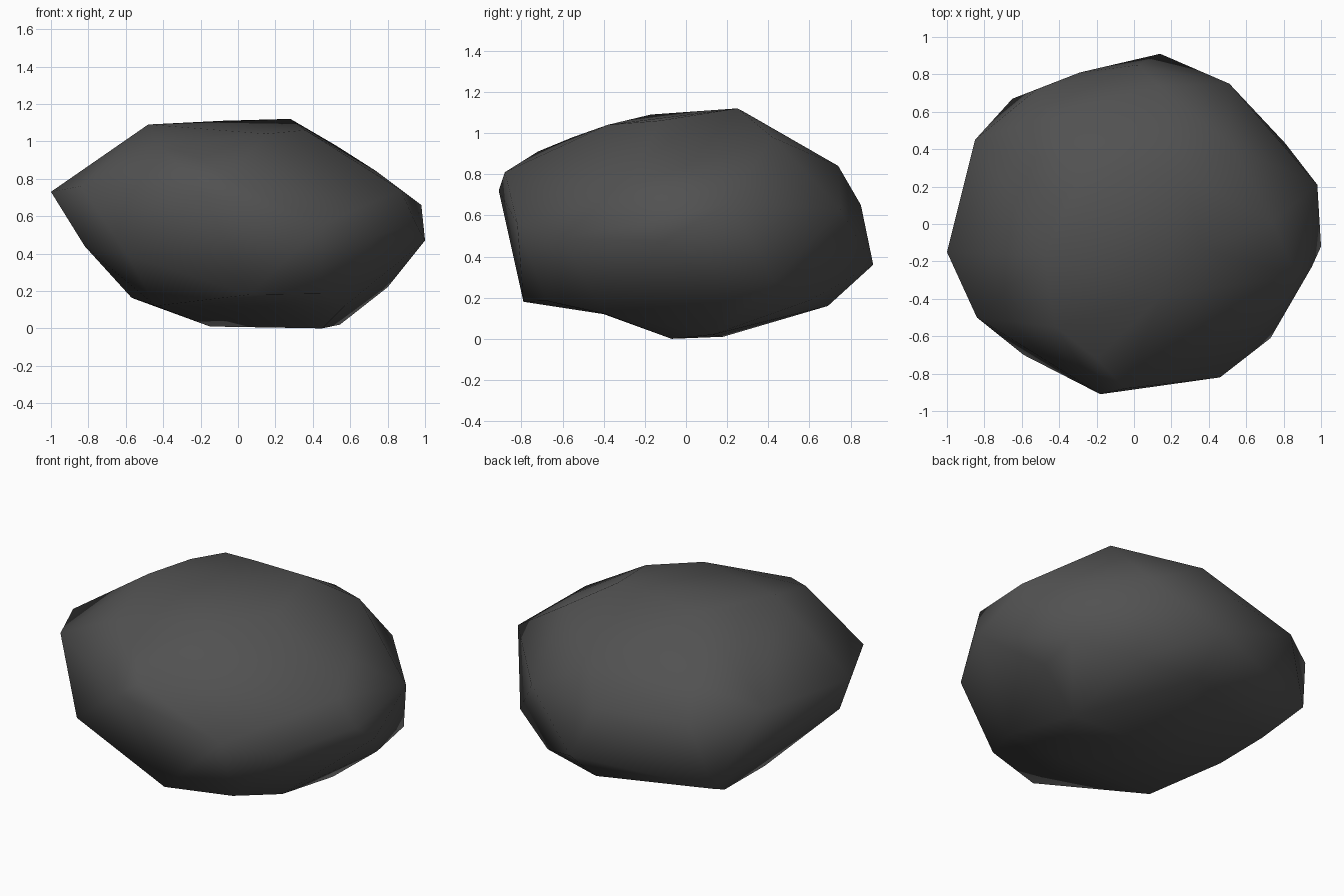
import bpy
import bmesh
from mathutils import Vector

# Boulder described by horizontal bands of corner points (x, y, z), bottom to top
base = [(0.45, -0.07, 0.0), (-0.15, 0.18, 0.01), (0.545, 0.13, 0.02),
        (-0.56, 0.43, 0.16), (-0.57, 0.06, 0.165), (-0.44, -0.39, 0.12),
        (0.06, -0.79, 0.18), (0.44, -0.68, 0.185), (0.57, -0.39, 0.12),
        (0.80, 0.19, 0.22), (0.5, 0.61, 0.19), (0.12, 0.69, 0.16)]
lower = [(0.14, 0.91, 0.36), (0.81, 0.43, 0.28), (1.0, -0.12, 0.47),
         (0.73, -0.61, 0.49), (-0.59, -0.70, 0.39), (-0.82, -0.3, 0.44),
         (-0.65, 0.67, 0.28)]
waist = [(-1.0, -0.15, 0.73), (-0.84, -0.50, 0.76), (-0.18, -0.91, 0.72),
         (0.46, -0.82, 0.56), (0.95, -0.23, 0.56), (0.98, 0.21, 0.66),
         (0.51, 0.75, 0.63), (0.02, 0.85, 0.65), (-0.29, 0.81, 0.55),
         (-0.52, 0.72, 0.67), (-0.85, 0.45, 0.73), (-0.05, -0.88, 0.81)]
crown = [(0.87, -0.28, 0.74), (0.74, 0.01, 0.84), (0.52, 0.42, 0.98),
         (0.13, 0.74, 0.84), (-0.45, 0.58, 0.83), (-0.2, -0.72, 0.91),
         (-0.42, -0.55, 0.98), (0.15, -0.38, 1.04), (0.36, -0.13, 1.06),
         (0.28, 0.25, 1.12), (-0.08, 0.27, 1.11), (-0.28, 0.28, 1.1),
         (-0.40, 0.12, 1.09), (-0.48, -0.17, 1.09)]
hollow = Vector((0.15, -0.4, 0.04))   # underside point pushed in afterwards

# Wrap the corners in a faceted skin
bm = bmesh.new()
for p in base + lower + waist + crown + [hollow]:
    bm.verts.new(p)
bmesh.ops.convex_hull(bm, input=bm.verts[:])
loose = [v for v in bm.verts if not v.link_faces]
bmesh.ops.delete(bm, geom=loose, context='VERTS')

# Shallow hollow under the front
for v in bm.verts:
    if (v.co - hollow).length < 0.001:
        v.co.z = 0.12
bmesh.ops.recalc_face_normals(bm, faces=bm.faces[:])
for f in bm.faces:
    f.smooth = True

mesh = bpy.data.meshes.new("boulder")
bm.to_mesh(mesh)
bm.free()

# Dark stone colour
stone = bpy.data.materials.new("dark_grey_stone")
stone.diffuse_color = (0.083, 0.083, 0.083, 1.0)
mesh.materials.append(stone)

boulder = bpy.data.objects.new("boulder", mesh)
bpy.context.collection.objects.link(boulder)
